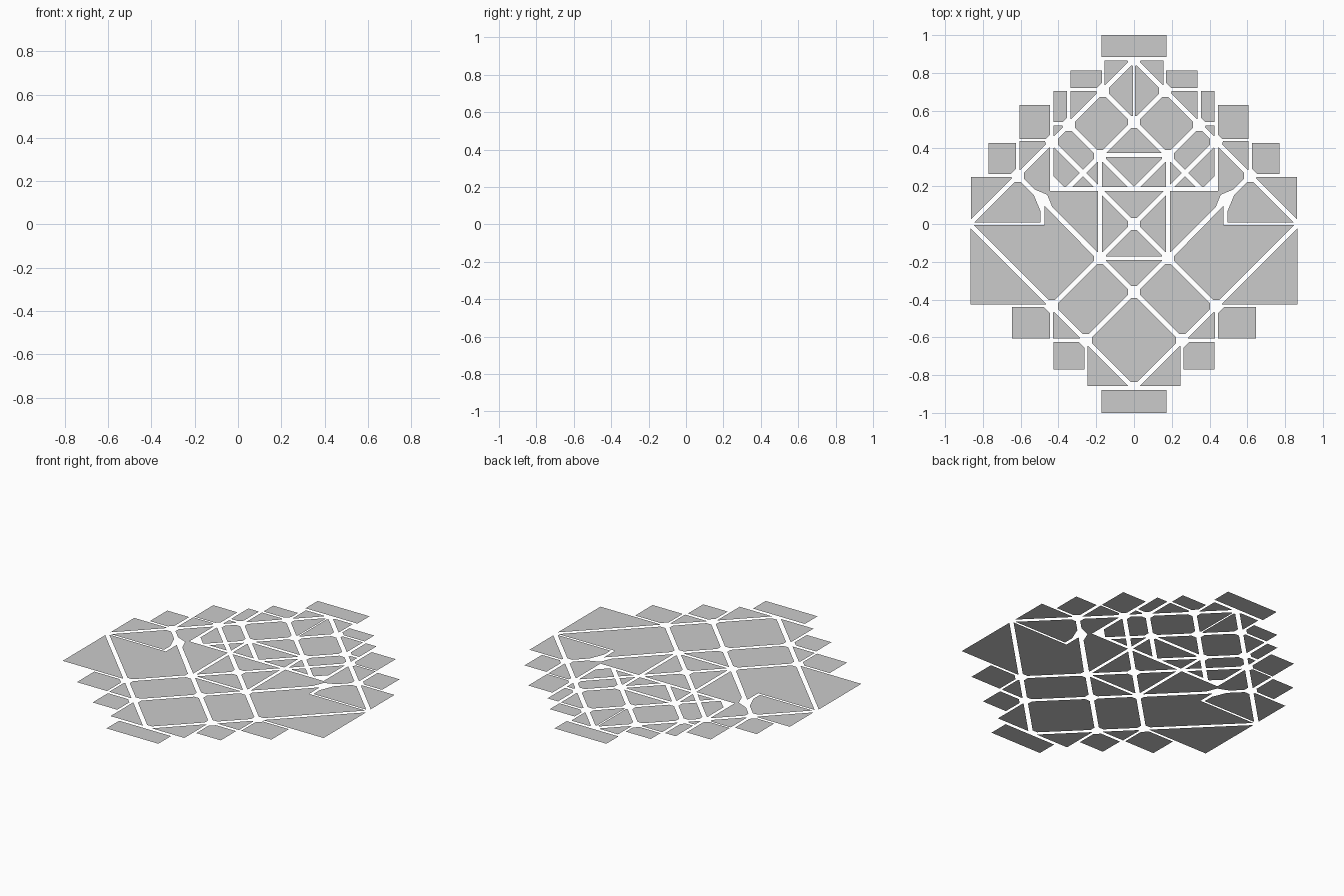
import bpy
from mathutils import Vector

if "Cube" in bpy.data.objects:
    bpy.data.objects.remove(bpy.data.objects["Cube"])

GAP = 0.017                       # half width of the diagonal grooves, measured in x+y
CUT = 0.033                       # clearance radius around groove crossings
# positions of the diagonal grooves
A, B, C, D, E = 0.87, 0.54, 0.18, -0.36, -0.87
NODES = [(0, .87), (.165, .705), (0, .54), (.345, .525), (.435, .435), (.615, .255),
         (.18, .36), (.485, .13), (0, 0), (.18, -.18), (0, -.36), (.435, -.435),
         (.255, -.615), (0, -.87), (.42, .2)]
NODES = [Vector(p) for p in NODES] + [Vector((-x, y)) for x, y in NODES if x]


def clip(poly, n, d):
    """Keep the part of a polygon where p.n >= d."""
    out = []
    for i, p in enumerate(poly):
        q = poly[(i + 1) % len(poly)]
        a, b = p.dot(n) - d, q.dot(n) - d
        if a >= 0:
            out.append(p)
        if a * b < 0:
            out.append(p + (q - p) * (a / (a - b)))
    return out


def trim_corners(poly):
    """Chamfer the corners that touch a groove crossing."""
    result = list(poly)
    for i, p in enumerate(poly):
        for node in NODES:
            if (p - node).length < CUT:
                way = (poly[i - 1] - p).normalized() + (poly[(i + 1) % len(poly)] - p).normalized()
                way.normalize()
                result = clip(result, way, node.dot(way) + CUT)
    return result


def make(name, poly, mirror):
    mesh = bpy.data.meshes.new(name)
    mesh.from_pydata([(p.x, p.y, 0) for p in poly], [], [list(range(len(poly)))])
    obj = bpy.data.objects.new(name, mesh)
    bpy.context.collection.objects.link(obj)
    if mirror:
        mod = obj.modifiers.new("mirror", 'MIRROR')
        mod.use_mirror_merge = False


def panel(name, x=(-1, 1), y=(-1, 1), u=(-3, 3), v=(-3, 3), mirror=True):
    """Box x,y limited to the diagonal strips u = x+y and v = y-x."""
    poly = [Vector(p) for p in ((x[0], y[0]), (x[1], y[0]), (x[1], y[1]), (x[0], y[1]))]
    for n, (lo, hi) in ((Vector((1, 1)), u), (Vector((-1, 1)), v)):
        poly = clip(poly, n, lo + GAP)
        poly = clip(poly, -n, -(hi - GAP))
    make(name, trim_corners(poly), mirror)


# outer border rectangles
panel("top_border", (-.172, .172), (.885, 1), mirror=False)
panel("bottom_border", (-.172, .172), (-1, -.88), mirror=False)
for i, (x, y) in enumerate([((.17, .335), (.72, .812)), ((.355, .425), (.54, .705)),
                            ((.445, .605), (.45, .63)), ((.625, .77), (.265, .43)),
                            ((.445, .645), (-.605, -.44)), ((.262, .425), (-.77, -.625))]):
    panel(f"border_step_{i}", x, y)

# triangles between the border and the main diamond
for i, (x, y) in enumerate([((0, .155), (.7, .865)), ((.15, .335), (.5, .705)),
                            ((.355, .425), (.4, .522)), ((.445, .605), (.26, .44)),
                            ((.625, .863), (0, .25))]):
    panel(f"upper_edge_triangle_{i}", x, y, u=(A, 3))
for i, (x, y) in enumerate([((0, .865), (-.425, 0)), ((0, .43), (-.605, 0)),
                            ((0, .245), (-.858, 0))]):
    panel(f"lower_edge_triangle_{i}", x, y, v=(-3, E))

# upper diamond cells
panel("top_diamond_half", x=(.004, 1), u=(B, A), v=(B, A))
panel("upper_cell", u=(B, A), v=(C, B))
panel("shoulder_cell", u=(B, A), v=(0, C))
panel("side_cell_inner", x=(0, .425), y=(.195, 1), u=(B, A), v=(D, 0))
panel("side_cell_outer", x=(.445, 1), y=(.155, 1), u=(B, A), v=(D, 0))
panel("side_triangle", x=(.495, 1), y=(.007, 1), u=(0, A), v=(-3, D))

# centre cells
panel("heart_upper", y=(.375, 1), u=(C, B), v=(C, B), mirror=False)
panel("heart_lower", y=(0, .355), u=(C, B), v=(C, B), mirror=False)
panel("heart_corner", x=(0, .17), y=(.195, 1), v=(-1, C))
panel("inner_corner_upper", x=(.19, 1), y=(.195, 1), u=(0, B), v=(0, C))
panel("inner_corner_lower", x=(.19, 1), y=(.195, 1), u=(0, B), v=(-1, 0))
panel("core_top", y=(0, .175), u=(0, 3), v=(0, 3), mirror=False)
panel("core_bottom", y=(-.172, 0), u=(-3, 0), v=(-3, 0), mirror=False)
panel("core_side", x=(0, .17), u=(0, 3), v=(-3, 0))
panel("core_tip", y=(-1, -.19), u=(D, 3), v=(D, 3), mirror=False)
panel("wing_triangle", x=(.19, .46), y=(-1, .175), v=(D, 3))

# lower cells; the large wing has a notch so it is drawn as an outline
wing = [(.2, -.183), (.435, -.418), (.85, -.005), (.475, -.005), (.475, .098)]
make("large_wing", trim_corners([Vector(p) for p in wing]), True)
panel("lower_cell", u=(D, 0), v=(E, D))
panel("bottom_diamond", u=(E, D), v=(E, D), mirror=False)
